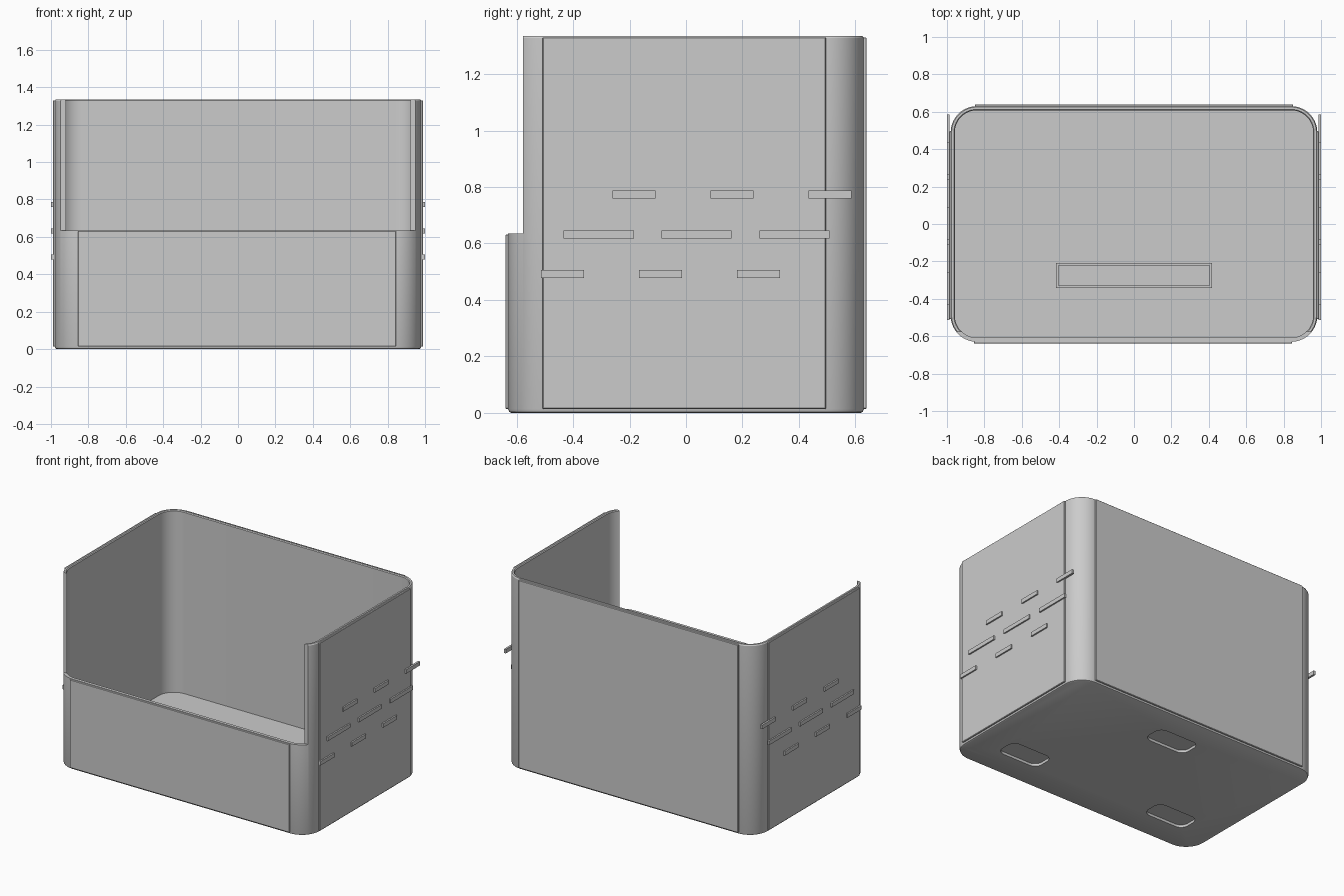
import bpy, bmesh, math

cube = bpy.data.objects.get("Cube")
if cube:
    bpy.data.objects.remove(cube, do_unlink=True)

grey = bpy.data.materials.new("plain grey")
grey.use_nodes = True
GREY = (0.6, 0.6, 0.6, 1)
grey.diffuse_color = GREY
grey.node_tree.nodes["Principled BSDF"].inputs["Base Color"].default_value = GREY

HX, HY, R = 0.98, 0.63, 0.14      # half sizes and corner radius of the shell
TOP, FRONT_TOP, FLOOR = 1.335, 0.635, 0.06
WALL, PLATE = 0.022, 0.01


def finish(name, bm):
    bmesh.ops.recalc_face_normals(bm, faces=bm.faces)
    mesh = bpy.data.meshes.new(name)
    bm.to_mesh(mesh)
    bm.free()
    obj = bpy.data.objects.new(name, mesh)
    bpy.context.collection.objects.link(obj)
    mesh.materials.append(grey)
    return obj


def rounded(hx, hy, r, steps=14):
    """Outline of a rounded rectangle."""
    pts = []
    for k, (sx, sy) in enumerate([(1, 1), (-1, 1), (-1, -1), (1, -1)]):
        for i in range(steps + 1):
            a = (k + i / steps) * math.pi / 2
            pts.append((sx * (hx - r) + r * math.cos(a), sy * (hy - r) + r * math.sin(a)))
    return pts


def loft(name, hx, hy, r, levels, cx=0, cy=0):
    """Closed solid through rounded rings given as (inset, height)."""
    bm = bmesh.new()
    rings = [[bm.verts.new((x + cx, y + cy, z)) for x, y in rounded(hx - d, hy - d, r - d)]
             for d, z in levels]
    for a, b in zip(rings, rings[1:]):
        for i in range(len(a)):
            j = (i + 1) % len(a)
            bm.faces.new((a[i], a[j], b[j], b[i]))
    bm.faces.new(rings[0])
    bm.faces.new(rings[-1])
    return finish(name, bm)


def add_box(bm, x, y, z):
    """Box from (min, max) pairs."""
    verts = bmesh.ops.create_cube(bm, size=1)["verts"]
    for v in verts:
        for i, (lo, hi) in enumerate((x, y, z)):
            v.co[i] = lo + (hi - lo) * (v.co[i] + 0.5)


def box(name, x, y, z, bevel=0):
    bm = bmesh.new()
    add_box(bm, x, y, z)
    if bevel:
        bmesh.ops.bevel(bm, geom=bm.edges[:], offset=bevel, segments=1, affect="EDGES")
    return finish(name, bm)


def activate(obj):
    bpy.ops.object.select_all(action="DESELECT")
    obj.select_set(True)
    bpy.context.view_layer.objects.active = obj


def carve(obj, cutter):
    activate(obj)
    cutter.hide_render = True
    mod = obj.modifiers.new("carve", "BOOLEAN")
    mod.operation, mod.solver, mod.object = "DIFFERENCE", "EXACT", cutter
    bpy.ops.object.modifier_apply(modifier=mod.name)
    bpy.data.objects.remove(cutter, do_unlink=True)


# Open bin with soft lower edge and rim
shell = loft("bin_shell", HX, HY, R, [
    (0.012, 0), (0.004, 0.004), (0, 0.014), (0, TOP - 0.008), (0.005, TOP),
    (WALL - 0.005, TOP), (WALL, TOP - 0.006), (WALL, FLOOR)])

# Lowered front opening
carve(shell, box("front_cutter", (-2, 2), (-1, -0.578), (FRONT_TOP, 2)))

# Three shallow pockets underneath
for x, y in [(0.6, -0.355), (-0.6, -0.355), (0, 0.37)]:
    carve(shell, loft("pocket_cutter", 0.16, 0.08, 0.055, [(0, -0.1), (0, 0.018)], x, y))

activate(shell)
bpy.ops.object.shade_smooth_by_angle(angle=math.radians(30))

# Raised flat panels on the four walls
LOW = 0.014
box("front_panel", (-0.855, 0.845), (-HY - PLATE, -HY + 0.005), (LOW, FRONT_TOP - 0.003), 0.003)
box("back_panel", (-0.85, 0.85), (HY - 0.005, HY + PLATE), (LOW, TOP - 0.005), 0.003)
for side, s in (("left", 1), ("right", -1)):
    box(side + "_panel", tuple(sorted((s * (HX - 0.005), s * (HX + PLATE)))),
        (-0.508, 0.496), (LOW, TOP - 0.005), 0.003)

    # Staggered strips: three rows of three
    bm = bmesh.new()
    for z, start, length in [(0.773, -0.26, 0.152), (0.632, -0.433, 0.248), (0.492, -0.513, 0.152)]:
        for i in range(3):
            y = start + i * 0.347
            add_box(bm, sorted((s * (HX + 0.006), s)), (y, y + length), (z - 0.014, z + 0.014))
    finish(side + "_strips", bm)

# Low rectangular rim on the floor
bm = bmesh.new()
X, Y0, Y1, T, H = 0.418, -0.343, -0.208, 0.013, (FLOOR - 0.01, FLOOR + 0.015)
for y in (Y0, Y1 - T):
    add_box(bm, (-X, X), (y, y + T), H)
for x in (-X, X - T):
    add_box(bm, (x, x + T), (Y0 + T, Y1 - T), H)
finish("floor_rim", bm)
